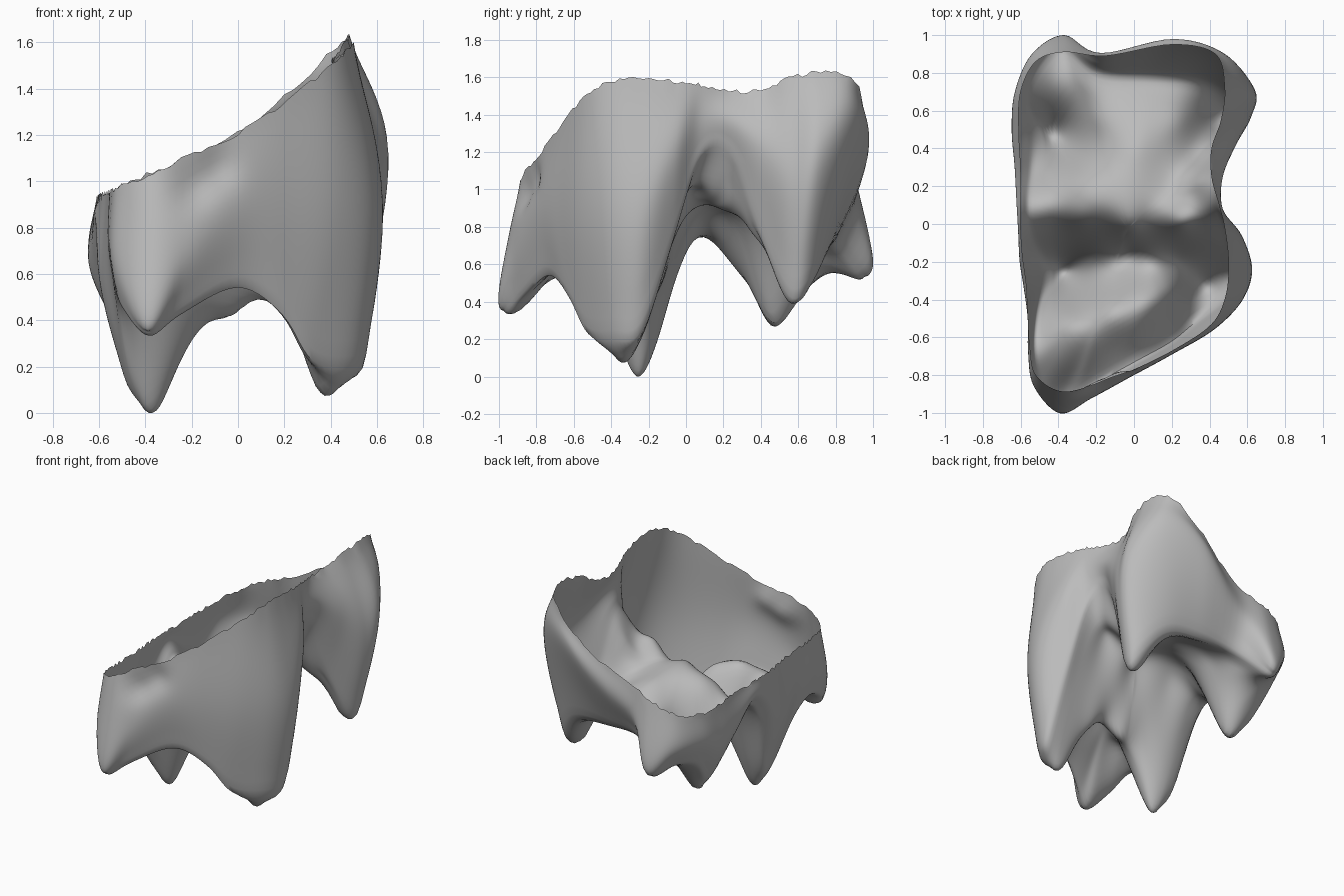
import bpy, bmesh, math, random
from mathutils import Vector

random.seed(4)
if "Cube" in bpy.data.objects:
    bpy.data.objects.remove(bpy.data.objects["Cube"])

# Lower edge of the wall (x, y, z), counter-clockwise from the front cusp
EDGE = [(-.39, -.965, .32), (-.25, -.88, .4), (0, -.74, .52), (.2, -.63, .39),
        (.32, -.53, .19), (.5, -.39, .17), (.55, -.24, .21), (.51, -.07, .7),
        (.45, .08, 1.17), (.42, .23, 1.19), (.45, .37, .82), (.53, .54, .41),
        (.52, .66, .45), (.35, .76, .63), (.09, .78, .67), (-.2, .8, .67),
        (-.38, .94, .5), (-.5, .84, .58), (-.57, .69, .55), (-.53, .5, .36),
        (-.54, .31, .51), (-.56, .1, .74), (-.54, -.05, .6), (-.49, -.19, .15),
        (-.48, -.32, .15), (-.52, -.5, .42), (-.53, -.68, .52), (-.5, -.85, .43)]
# Widest line of the wall (x, y, fraction of wall height)
BELLY = [(-.39, -1.0, .18), (-.22, -.92, .4), (0, -.8, .5), (.2, -.69, .5),
         (.42, -.56, .5), (.57, -.41, .5), (.625, -.24, .5), (.57, -.06, .55),
         (.47, .08, .5), (.47, .25, .5), (.54, .42, .55), (.62, .57, .55),
         (.64, .71, .6), (.48, .89, .7), (.2, .97, .75), (-.18, .9, .5),
         (-.37, 1.0, .22), (-.54, .9, .4), (-.63, .7, .5), (-.645, .5, .5),
         (-.63, .3, .5), (-.62, .1, .5), (-.61, -.05, .5), (-.6, -.2, .55),
         (-.58, -.33, .5), (-.56, -.5, .5), (-.56, -.68, .5), (-.53, -.86, .4)]
# Open upper rim (x, y)
RIM = [(-.39, -.885), (-.22, -.86), (0, -.77), (.22, -.66), (.41, -.53), (.485, -.38),
       (.5, -.2), (.48, -.02), (.45, .1), (.41, .25), (.41, .4), (.46, .55),
       (.48, .72), (.43, .9), (.2, .95), (-.15, .89), (-.37, .91), (-.52, .86),
       (-.6, .7), (-.61, .5), (-.6, .3), (-.6, .1), (-.6, -.02), (-.59, -.17),
       (-.57, -.32), (-.56, -.5), (-.55, -.66), (-.52, -.8)]
# Cusp tips, grooves and ridges inside the lower edge
FLOOR = [(-.36, -.25, .0), (.35, -.33, .08), (-.4, .47, .27), (.47, .57, .37),
         (-.38, -.91, .32), (-.37, .89, .52), (-.03, -.15, .45), (-.12, -.46, .71),
         (.08, -.42, .68), (-.35, -.52, .59), (-.1, -.66, .6), (.2, -.35, .5),
         (-.02, -.03, .83), (-.28, .02, .78), (.25, -.01, .96), (.22, -.16, .45),
         (.07, .04, .89), (.2, .17, .9), (.36, .33, .82), (.34, .13, 1.04),
         (-.08, .2, .92), (0, .4, .88), (0, .62, .77), (-.2, .55, .7),
         (.25, .55, .75), (-.28, .25, .8)]

STEPS, WALL, RINGS = 7, 10, 24
CENTRE = Vector((-.03, -.02, 0))


def spline(a, b, c, d, t):
    return .5 * (2 * b + (c - a) * t + (2 * a - 5 * b + 4 * c - d) * t * t
                 + (3 * b - a - 3 * c + d) * t ** 3)


def closed_curve(points):
    p = [Vector(q) for q in points]
    n = len(p)
    return [spline(p[i - 1], p[i], p[(i + 1) % n], p[(i + 2) % n], k / STEPS)
            for i in range(n) for k in range(STEPS)]


def rim_height(x, y):
    slope = .45 * x if x < 0 else .6 * x + .35 * x * x
    return 1.2 + slope + .15 * max(x, 0) * max(y, 0)


def kernel(ax, ay, bx, by):
    return math.sqrt((ax - bx) ** 2 + (ay - by) ** 2 + .004)


def solve(rows):
    # Gaussian elimination with pivoting
    n = len(rows)
    for i in range(n):
        k = max(range(i, n), key=lambda r: abs(rows[r][i]))
        rows[i], rows[k] = rows[k], rows[i]
        for r in range(i + 1, n):
            f = rows[r][i] / rows[i][i]
            rows[r] = [u - f * v for u, v in zip(rows[r], rows[i])]
    out = [0] * n
    for i in reversed(range(n)):
        out[i] = (rows[i][n] - sum(rows[i][j] * out[j] for j in range(i + 1, n))) / rows[i][i]
    return out


# Smooth height surface for the chewing side
KNOTS = EDGE + FLOOR
WEIGHTS = solve([[kernel(a[0], a[1], b[0], b[1]) for b in KNOTS] + [a[2]] for a in KNOTS])


def floor_height(x, y):
    return sum(w * kernel(x, y, k[0], k[1]) for w, k in zip(WEIGHTS, KNOTS))


def dent(p, spot, radius, depth):
    # Press a shallow hollow into the wall
    d = (p - Vector(spot)) / radius
    inward = Vector((-p.x, -p.y, 0)).normalized()
    return inward * depth * math.exp(-d.length_squared)


edge, belly, rim = closed_curve(EDGE), closed_curve(BELLY), closed_curve([(x, y, 0) for x, y in RIM])
count = len(edge)
rings = [[] for _ in range(2 * WALL + RINGS)]
for e, b, r in zip(edge, belly, rim):
    r.z = rim_height(r.x, r.y)
    b.z = e.z + (r.z - e.z) * b.z
    ragged = random.uniform(-.012, .012)
    # Wall from rim through belly to lower edge
    for k in range(2 * WALL + 1):
        t = k / WALL
        if t < 1:
            p = spline(2 * r - b, r, b, e, t)
        else:
            p = spline(r, b, e, 2 * e - b, t - 1)
        p += dent(p, (-.2, -.89, .97), .09, .045) + dent(p, (-.09, -.84, 1.05), .09, .04)
        if k == 0:
            p.z += ragged
        rings[k].append(p)
    # Floor from lower edge towards the middle
    offset = e.z - floor_height(e.x, e.y)
    for k in range(1, RINGS):
        s = 1 - k / RINGS
        q = CENTRE.lerp(e, s)
        q.z = floor_height(q.x, q.y) + offset * s ** 4
        rings[2 * WALL + k].append(q)

bm = bmesh.new()
grid = [[bm.verts.new(p) for p in ring] for ring in rings]
for a, b in zip(grid, grid[1:]):
    for i in range(count):
        j = (i + 1) % count
        bm.faces.new((a[i], b[i], b[j], a[j]))
hub = bm.verts.new((CENTRE.x, CENTRE.y, floor_height(CENTRE.x, CENTRE.y)))
for i in range(count):
    bm.faces.new((grid[-1][i], hub, grid[-1][(i + 1) % count]))

# Round the turn between wall and floor
turn = [v for ring in grid[2 * WALL - 3:2 * WALL + 4] for v in ring]
for _ in range(4):
    bmesh.ops.smooth_vert(bm, verts=turn, factor=.5, use_axis_x=True, use_axis_y=True, use_axis_z=True)

# Stand the lowest cusp on the ground
low = min(v.co.z for v in bm.verts)
for v in bm.verts:
    v.co.z -= low

mesh = bpy.data.meshes.new("crown_shell")
bm.to_mesh(mesh)
bm.free()
crown = bpy.data.objects.new("crown_shell", mesh)
bpy.context.collection.objects.link(crown)

grey = bpy.data.materials.new("plain_grey")
grey.use_nodes = True
grey.diffuse_color = (.5, .5, .5, 1)
grey.node_tree.nodes["Principled BSDF"].inputs["Base Color"].default_value = (.5, .5, .5, 1)
mesh.materials.append(grey)

bpy.ops.object.select_all(action='DESELECT')
crown.select_set(True)
bpy.context.view_layer.objects.active = crown
bpy.ops.object.shade_smooth_by_angle(angle=math.radians(60))
